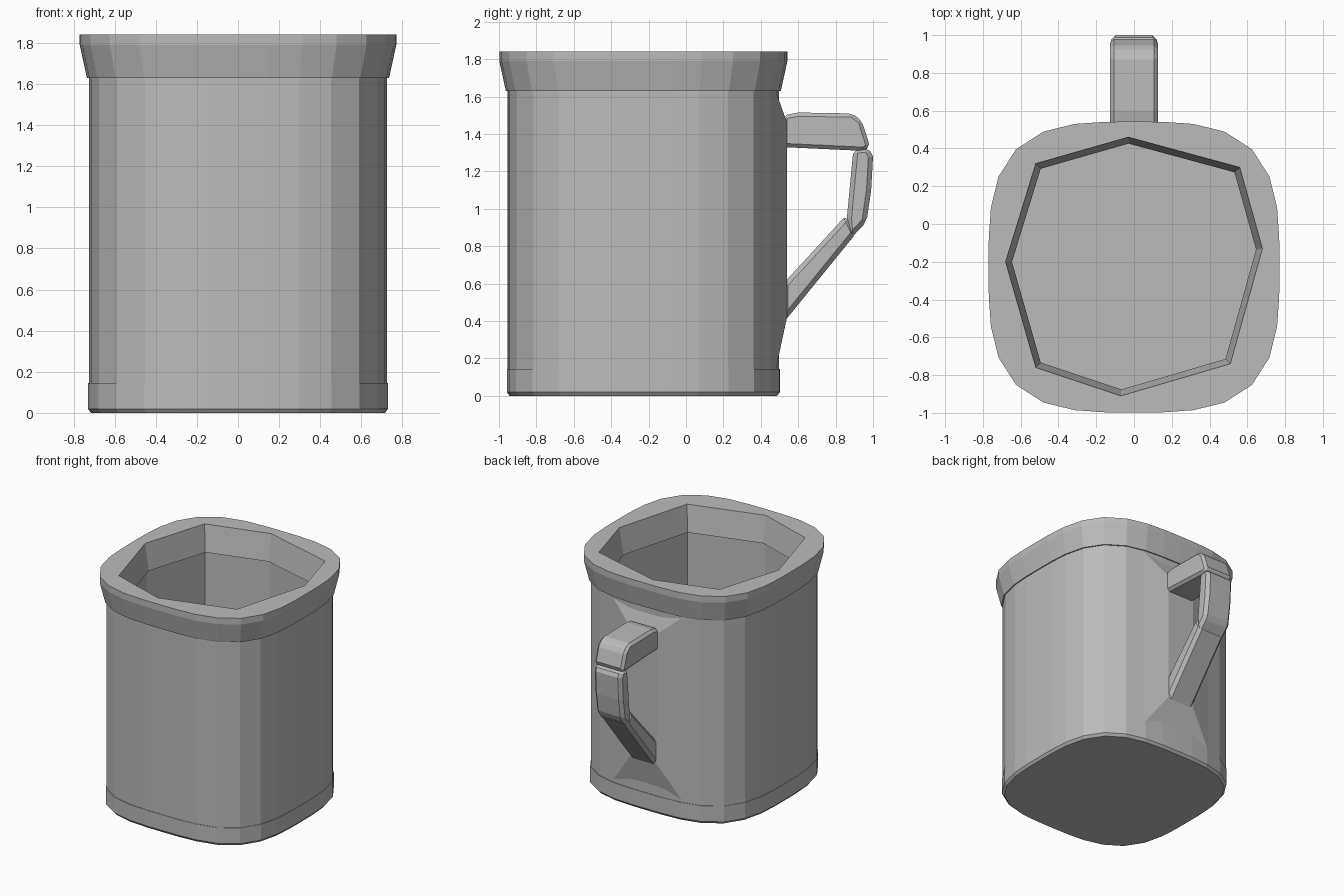
import bpy, bmesh
from math import cos, sin, pi, copysign
from mathutils import Vector

if "Cube" in bpy.data.objects:
    bpy.data.objects.remove(bpy.data.objects["Cube"], do_unlink=True)

SIDES = 32
CENTRE_Y = -0.228

grey = bpy.data.materials.new("plain grey")
grey.use_nodes = True
grey.diffuse_color = (0.5, 0.5, 0.5, 1)
grey.node_tree.nodes["Principled BSDF"].inputs["Base Color"].default_value = (0.5, 0.5, 0.5, 1)


def finish(name, bm):
    bmesh.ops.recalc_face_normals(bm, faces=bm.faces)
    mesh = bpy.data.meshes.new(name)
    bm.to_mesh(mesh)
    bm.free()
    mesh.materials.append(grey)
    obj = bpy.data.objects.new(name, mesh)
    bpy.context.collection.objects.link(obj)
    return obj


def outer_ring(z, radius):
    """Rounded-square outline, counter-clockwise from the back."""
    ring = []
    for i in range(SIDES):
        a = pi / 2 + 2 * pi * i / SIDES
        c, s = cos(a), sin(a)
        k = radius / (abs(c) ** 3.3 + abs(s) ** 3.3) ** (1 / 3.3)
        ring.append(Vector((c * k, s * k + CENTRE_Y, z)))
    return ring


OPENING = [(-.03, .46), (-.52, .32), (-.68, -.2), (-.52, -.76),
           (-.07, -.91), (.51, -.74), (.68, -.13), (.56, .3)]


def inner_ring(z, scale):
    """Eight-cornered opening, subdivided to match the outline."""
    pts = [Vector((x * scale, (y - CENTRE_Y) * scale + CENTRE_Y, z)) for x, y in OPENING]
    n = SIDES // len(pts)
    return [p.lerp(pts[(i + 1) % len(pts)], j / n) for i, p in enumerate(pts) for j in range(n)]


def loft(name, rings, closed):
    """Skin rings together; closed joins last to first, otherwise cap both ends."""
    bm = bmesh.new()
    loops = [[bm.verts.new(p) for p in r] for r in rings]
    pairs = list(zip(loops, loops[1:]))
    if closed:
        pairs.append((loops[-1], loops[0]))
    else:
        bm.faces.new(loops[0])
        bm.faces.new(loops[-1])
    for a, b in pairs:
        for i in range(SIDES):
            j = (i + 1) % SIDES
            bm.faces.new((a[i], a[j], b[j], b[i]))
    return finish(name, bm)


def prism(name, profile, half_width, bevel):
    """Extrude a (y, z) profile across x and chamfer it."""
    bm = bmesh.new()
    a, b = [[bm.verts.new((x, y, z)) for y, z in profile] for x in (-half_width, half_width)]
    bm.faces.new(a)
    bm.faces.new(b)
    for i in range(len(a)):
        j = (i + 1) % len(a)
        bm.faces.new((a[i], a[j], b[j], b[i]))
    obj = finish(name, bm)
    mod = obj.modifiers.new("chamfer", 'BEVEL')
    mod.width = bevel
    mod.segments = 1
    return obj


# Vessel: solid base, hollow wall, flared rim
loft("base", [outer_ring(0, .715), outer_ring(.02, .73), outer_ring(.145, .73)], False)
loft("wall", [outer_ring(.145, .726), outer_ring(1.63, .726),
              inner_ring(1.63, .98), inner_ring(.145, .98)], True)
loft("rim", [outer_ring(1.63, .735), outer_ring(1.79, .77), outer_ring(1.84, .77),
             inner_ring(1.84, 1), inner_ring(1.63, .95)], True)

# Mount that fairs the handle into the back wall
bm = bmesh.new()
for y, w, low, high in ((.48, .32, .14, 1.63), (.54, .12, .42, 1.46)):
    for x in (-w, w):
        for z in (low, high):
            bm.verts.new((x, y, z))
bmesh.ops.convex_hull(bm, input=bm.verts)
finish("handle_mount", bm)

# Handle in three chamfered lengths
prism("handle_top", [(.52, 1.33), (.52, 1.5), (.6, 1.515), (.89, 1.51),
                     (.94, 1.47), (.985, 1.33), (.95, 1.31)], .127, .02)
prism("handle_grip", [(.895, 1.32), (.975, 1.33), (1.0, 1.28), (.99, 1.1),
                      (.965, .93), (.87, .83), (.86, .95)], .122, .025)
prism("handle_brace", [(.52, .39), (.52, .6), (.86, .97), (.91, .87)], .118, .025)
